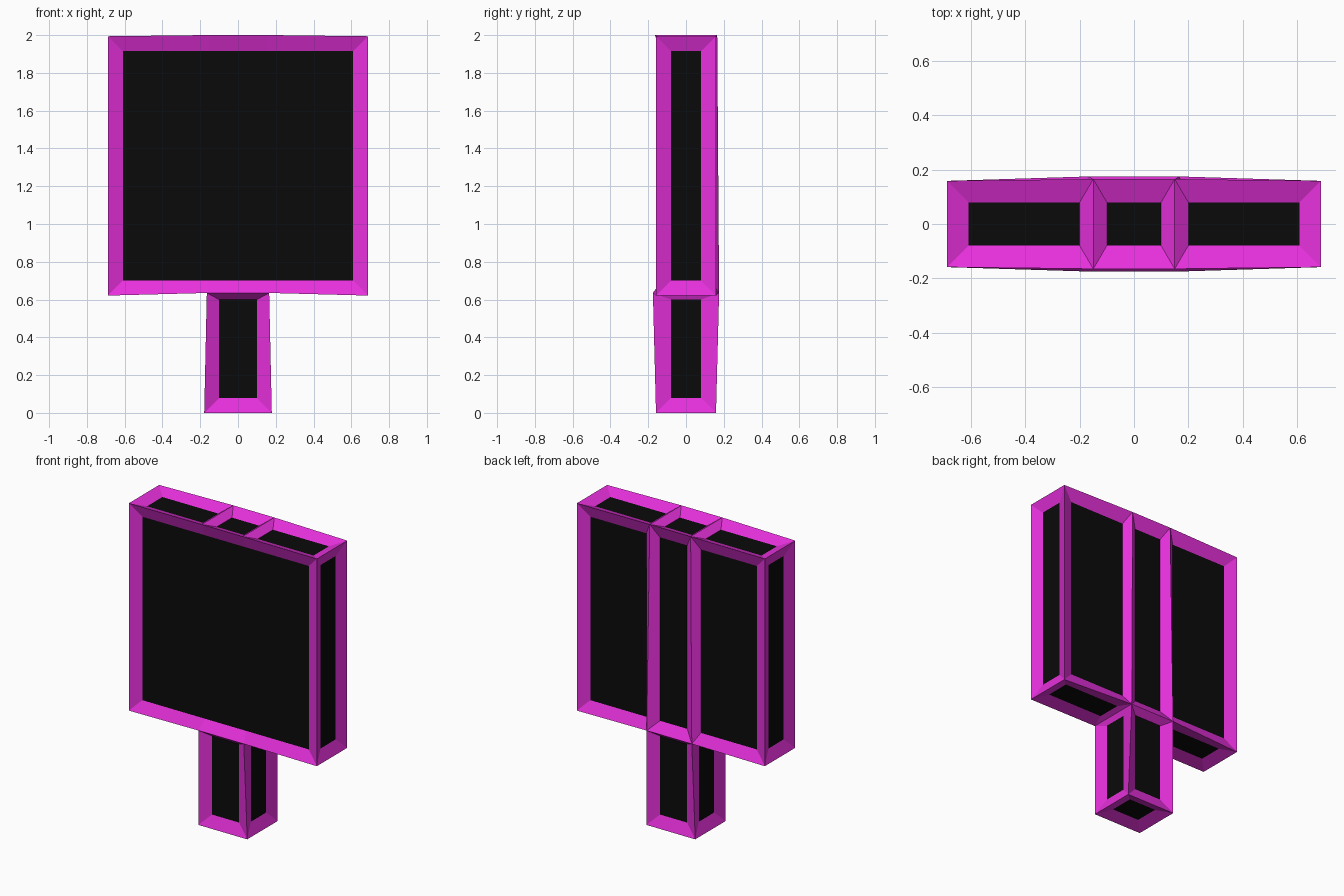
import bpy, bmesh

if "Cube" in bpy.data.objects:
    bpy.data.objects.remove(bpy.data.objects["Cube"])

W, S, D = 0.66, 0.15, 0.13          # board half width, post half width, half depth
Z0, Z1, Z2 = 0.029, 0.65, 1.965     # post foot, board bottom, board top


def material(name, color):
    m = bpy.data.materials.new(name)
    m.diffuse_color = color
    m.use_nodes = True
    m.node_tree.nodes["Principled BSDF"].inputs["Base Color"].default_value = m.diffuse_color
    return m


# T-shaped outline, seen from the front
outline = [(-S, Z0), (S, Z0), (S, Z1), (W, Z1), (W, Z2),
           (S, Z2), (-S, Z2), (-W, Z2), (-W, Z1), (-S, Z1)]
bm = bmesh.new()
front = [bm.verts.new((x, -D, z)) for x, z in outline]
back = [bm.verts.new((x, D, z)) for x, z in outline]

# Front: post and one large panel
for loop in [(0, 1, 2, 9), (9, 2, 3, 4, 5, 6, 7, 8)]:
    bm.faces.new([front[i] for i in loop])
# Back: post and three panels
for loop in [(0, 1, 2, 9), (9, 2, 5, 6), (2, 3, 4, 5), (8, 9, 6, 7)]:
    bm.faces.new([back[i] for i in reversed(loop)])
# Rim around the outline
for i in range(len(outline)):
    j = (i + 1) % len(outline)
    bm.faces.new((front[j], front[i], back[i], back[j]))
bmesh.ops.recalc_face_normals(bm, faces=bm.faces)

mesh = bpy.data.meshes.new("sign_board")
bm.to_mesh(mesh)
bm.free()
sign = bpy.data.objects.new("sign_board", mesh)
bpy.context.collection.objects.link(sign)
mesh.materials.append(material("black_panel", (0.003, 0.003, 0.003, 1)))
mesh.materials.append(material("magenta_frame", (0.8, 0.03, 0.72, 1)))

# Raised frame along every edge, panels kept
frame = sign.modifiers.new("edge_frame", 'WIREFRAME')
frame.thickness = 0.1
frame.offset = 0
frame.use_replace = False
frame.use_even_offset = True
frame.material_offset = 1
